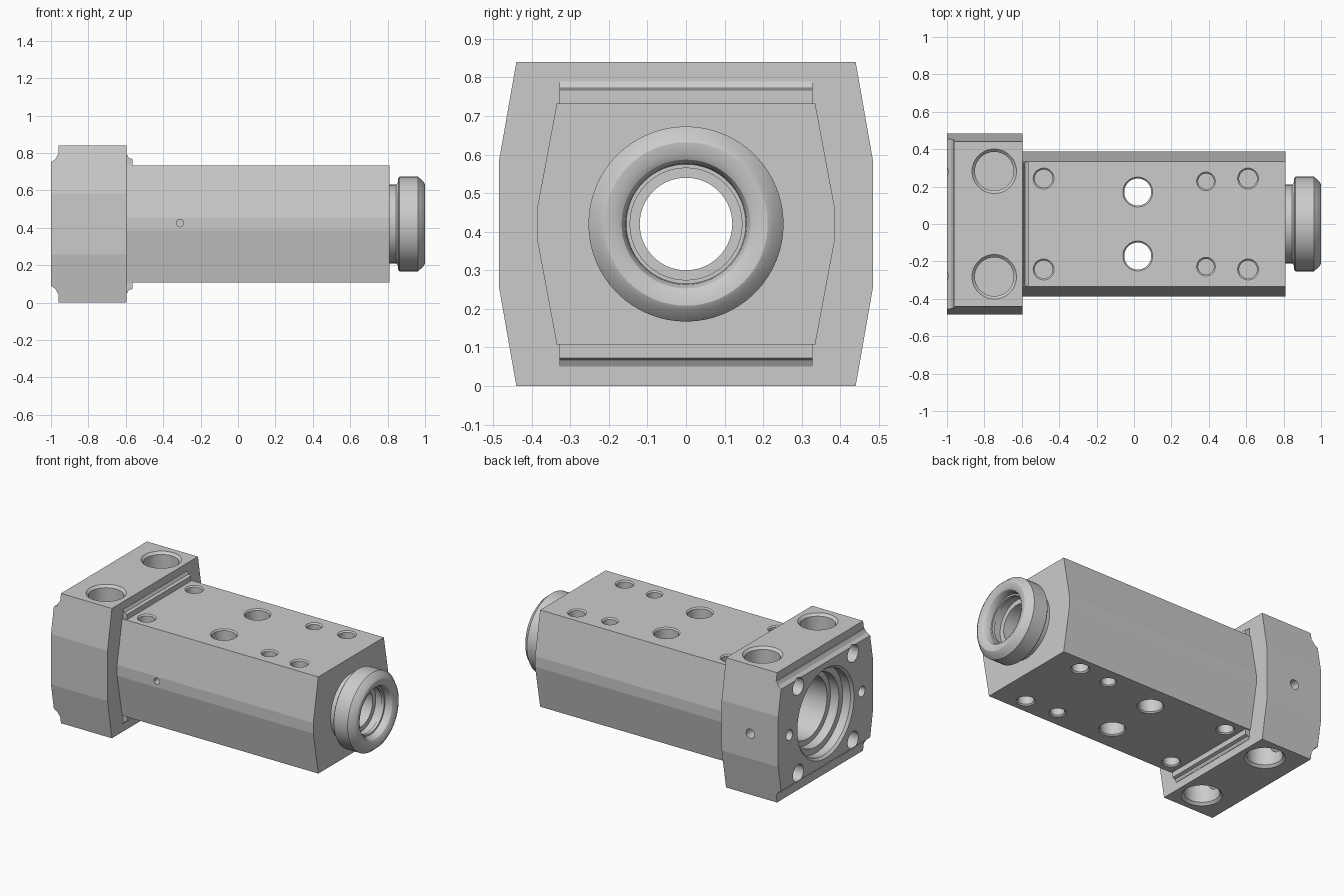
import bpy, bmesh, math
from mathutils import Matrix, Vector

if "Cube" in bpy.data.objects:
    bpy.data.objects.remove(bpy.data.objects["Cube"])

CZ = 0.42  # height of the main bore axis


def finish(bm, name):
    bmesh.ops.remove_doubles(bm, verts=bm.verts, dist=1e-5)
    bmesh.ops.recalc_face_normals(bm, faces=bm.faces)
    me = bpy.data.meshes.new(name)
    bm.to_mesh(me)
    bm.free()
    ob = bpy.data.objects.new(name, me)
    bpy.context.collection.objects.link(ob)
    return ob


def prism(name, pts, axis, lo, hi):
    """Extrude a closed profile along x (pts = y,z) or y (pts = x,z)."""
    bm = bmesh.new()
    place = (lambda a, b, t: (t, a, b)) if axis == 'x' else (lambda a, b, t: (a, t, b))
    face = bm.faces.new([bm.verts.new(place(a, b, lo)) for a, b in pts])
    new = bmesh.ops.extrude_face_region(bm, geom=[face])['geom']
    bmesh.ops.translate(bm, verts=[v for v in new if isinstance(v, bmesh.types.BMVert)],
                        vec=place(0, 0, hi - lo))
    return finish(bm, name)


def lathe(name, prof, origin, direction, closed=False, steps=64):
    """Revolve (distance, radius) points about an axis."""
    bm = bmesh.new()
    vs = [bm.verts.new((r, 0, t)) for t, r in prof]
    edges = [bm.edges.new(p) for p in zip(vs, vs[1:])]
    if closed:
        edges.append(bm.edges.new((vs[-1], vs[0])))
    bmesh.ops.spin(bm, geom=vs + edges, cent=(0, 0, 0), axis=(0, 0, 1),
                   angle=math.tau, steps=steps, use_duplicate=False)
    rot = Vector(direction).to_track_quat('Z', 'Y').to_matrix().to_4x4()
    bm.transform(Matrix.Translation(origin) @ rot)
    return finish(bm, name)


def combine(target, other, op):
    mod = target.modifiers.new(op, 'BOOLEAN')
    mod.operation, mod.solver, mod.object = op, 'EXACT', other
    bpy.context.view_layer.objects.active = target
    bpy.ops.object.modifier_apply(modifier=mod.name)
    bpy.data.objects.remove(other)


def drill(target, origin, direction, r, depth, ch=0.0, through=False):
    """Round hole with a chamfered mouth, on both ends if it goes through."""
    mouth = [(-0.03, 0), (-0.03, r + ch), (0, r + ch)] if ch else [(-0.03, 0), (-0.03, r)]
    prof = mouth + ([(ch, r)] if ch else [])
    if through:
        prof += [(depth - t, rad) for t, rad in reversed(prof)]
    else:
        prof += [(depth, r), (depth, 0)]
    combine(target, lathe('drill', prof, origin, direction, steps=48 if r > 0.06 else 40),
            'DIFFERENCE')


def flip_z(pts):
    return [(a, 2 * CZ - b) for a, b in pts]


def full_section(quarter):
    """Mirror the upper right profile points to a whole cross-section."""
    right = quarter + flip_z(quarter)[::-1]
    return right + [(-y, z) for y, z in right[::-1]]


# Flange block and long barrel joined into one casting
housing = prism('housing', full_section([(0.44, 0.84), (0.485, 0.583)]), 'x', -1.0, -0.595)
barrel = prism('barrel', full_section([(0.335, 0.733), (0.387, 0.455)]), 'x', -0.63, 0.81)
combine(housing, barrel, 'UNION')

# Ribs between flange and barrel, relieved front edges of the flange
rib = [(-0.625, 0.79), (-0.593, 0.79), (-0.583, 0.773), (-0.565, 0.767), (-0.565, 0.71), (-0.625, 0.71)]
notch = [(-1.03, 0.75), (-1.0, 0.75), (-0.978, 0.765), (-0.965, 0.788), (-0.96, 0.79), (-0.96, 0.87),
         (-1.03, 0.87)]
for shape in (lambda p: p, flip_z):
    combine(housing, prism('rib', shape(rib), 'y', -0.328, 0.328), 'UNION')
    combine(housing, prism('notch', shape(notch), 'y', -0.6, 0.6), 'DIFFERENCE')

# Stepped main bore
bore = [(-1.05, 0), (-1.05, 0.29), (-1.0, 0.29), (-0.985, 0.275), (-0.93, 0.275), (-0.93, 0.235),
        (-0.87, 0.235), (-0.87, 0.2), (0.74, 0.2), (0.74, 0.12), (0.86, 0.12), (0.86, 0)]
combine(housing, lathe('bore', bore, (0, 0, CZ), (1, 0, 0)), 'DIFFERENCE')

for s in (-1, 1):
    # Through holes in the barrel
    drill(housing, (0.02, s * 0.171, 0.733), (0, 0, -1), 0.072, 0.626, 0.008, True)
    # Holes in the flange face
    drill(housing, (-1, s * 0.37, CZ), (1, 0, 0), 0.033, 0.1)
    for t in (-1, 1):
        drill(housing, (-0.747, s * 0.282, CZ + t * 0.42), (0, 0, -t), 0.104, 0.22, 0.015)
        drill(housing, (-1, s * 0.28, CZ + t * 0.28), (1, 0, 0), 0.055, 0.25)
        # Blind holes on the top and underside of the barrel
        for x, y, r in ((-0.483, 0.243, 0.048), (0.385, 0.228, 0.042), (0.61, 0.243, 0.048)):
            drill(housing, (x, s * y, CZ + t * 0.313), (0, 0, -t), r, 0.12, 0.008)

# Small side ports
drill(housing, (-0.31, -0.387, 0.425), (0, 1, 0), 0.02, 0.25)
drill(housing, (-0.8, 0.485, CZ), (0, -1, 0), 0.03, 0.08)

# Turned collar at the far end
collar = [(0.81, 0.12), (0.81, 0.21), (0.845, 0.21), (0.855, 0.222), (0.857, 0.246), (0.864, 0.253),
          (0.962, 0.253), (0.993, 0.226), (1.0, 0.212), (0.998, 0.185), (0.988, 0.167), (0.97, 0.157),
          (0.945, 0.155), (0.945, 0.145), (0.925, 0.145), (0.925, 0.152), (0.88, 0.152), (0.88, 0.12)]
nose = lathe('nose_collar', collar, (0, 0, CZ), (1, 0, 0), closed=True)

# Smooth round surfaces, keep machined edges crisp
for ob, angle in ((housing, 9), (nose, 30)):
    bpy.ops.object.select_all(action='DESELECT')
    ob.select_set(True)
    bpy.context.view_layer.objects.active = ob
    bpy.ops.object.shade_smooth_by_angle(angle=math.radians(angle))
